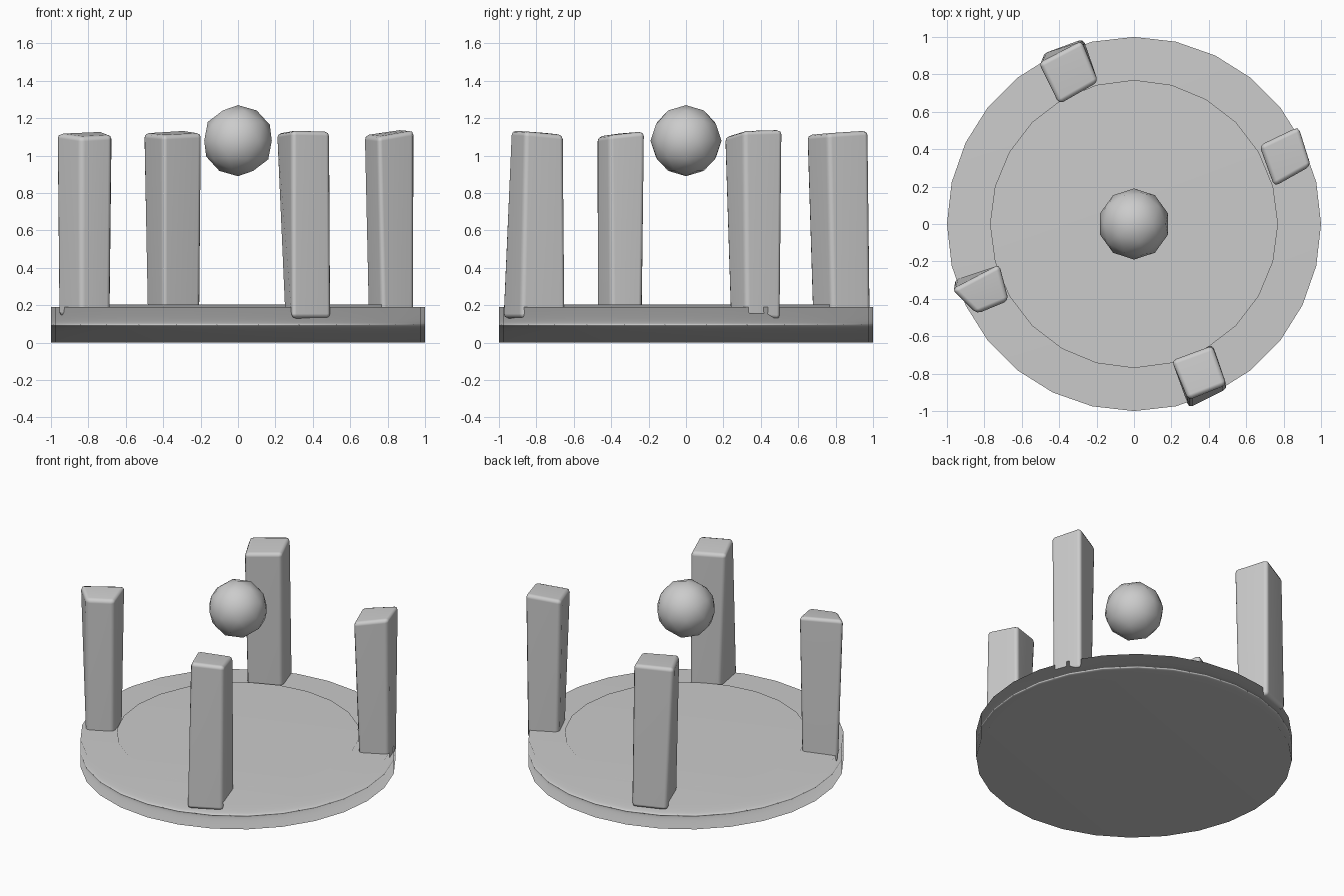
import bpy, bmesh

if "Cube" in bpy.data.objects:
    bpy.data.objects.remove(bpy.data.objects["Cube"])


def finish(obj, name):
    """Name the part and give it area-weighted smooth shading."""
    obj.name = name
    for p in obj.data.polygons:
        p.use_smooth = True
    obj.modifiers.new("weighted_normals", 'WEIGHTED_NORMAL')
    return obj


def disc(name, sides, radius, z0, z1):
    bpy.ops.mesh.primitive_cylinder_add(vertices=sides, radius=radius, depth=z1 - z0,
                                        location=(0, 0, (z0 + z1) / 2))
    return finish(bpy.context.object, name)


def pillar(name, bottom, top):
    """Rough-hewn block from four bottom and four top corners, softly bevelled."""
    bm = bmesh.new()
    lo = [bm.verts.new(c) for c in bottom]
    hi = [bm.verts.new(c) for c in top]
    bm.faces.new(lo)
    bm.faces.new(hi)
    for i in range(4):
        j = (i + 1) % 4
        bm.faces.new((lo[i], lo[j], hi[j], hi[i]))
    bmesh.ops.recalc_face_normals(bm, faces=bm.faces)
    mesh = bpy.data.meshes.new(name)
    bm.to_mesh(mesh)
    bm.free()
    obj = bpy.data.objects.new(name, mesh)
    bpy.context.collection.objects.link(obj)
    bev = obj.modifiers.new("bevel", 'BEVEL')
    bev.width = 0.025
    bev.segments = 2
    bev.limit_method = 'NONE'
    return finish(obj, name)


# Round base and slightly raised floor
disc("base", 28, 1.0, 0.0, 0.19)
disc("inner_floor", 24, 0.77, 0.15, 0.205)

# Floating orb
bpy.ops.mesh.primitive_ico_sphere_add(subdivisions=2, radius=0.19, location=(0, 0, 1.08))
finish(bpy.context.object, "orb")

# Four uneven standing stones
pillar("back_pillar",
       [(-0.49, 0.91, 0.14), (-0.27, 0.99, 0.14), (-0.20, 0.78, 0.14), (-0.40, 0.67, 0.14)],
       [(-0.51, 0.86, 1.12), (-0.28, 0.98, 1.135), (-0.19, 0.76, 1.12), (-0.40, 0.64, 1.11)])
pillar("right_pillar",
       [(0.69, 0.42, 0.16), (0.87, 0.51, 0.12), (0.945, 0.32, 0.14), (0.77, 0.23, 0.17)],
       [(0.67, 0.42, 1.11), (0.88, 0.52, 1.14), (0.945, 0.31, 1.135), (0.75, 0.20, 1.10)])
pillar("left_pillar",
       [(-0.965, -0.30, 0.14), (-0.73, -0.23, 0.14), (-0.68, -0.40, 0.14), (-0.84, -0.48, 0.14)],
       [(-0.975, -0.35, 1.12), (-0.72, -0.215, 1.13), (-0.67, -0.41, 1.11), (-0.84, -0.48, 1.10)])
pillar("front_pillar",
       [(0.25, -0.74, 0.13), (0.42, -0.64, 0.13), (0.50, -0.88, 0.13), (0.29, -0.985, 0.13)],
       [(0.20, -0.73, 1.12), (0.42, -0.65, 1.11), (0.495, -0.86, 1.13), (0.29, -0.94, 1.135)])
